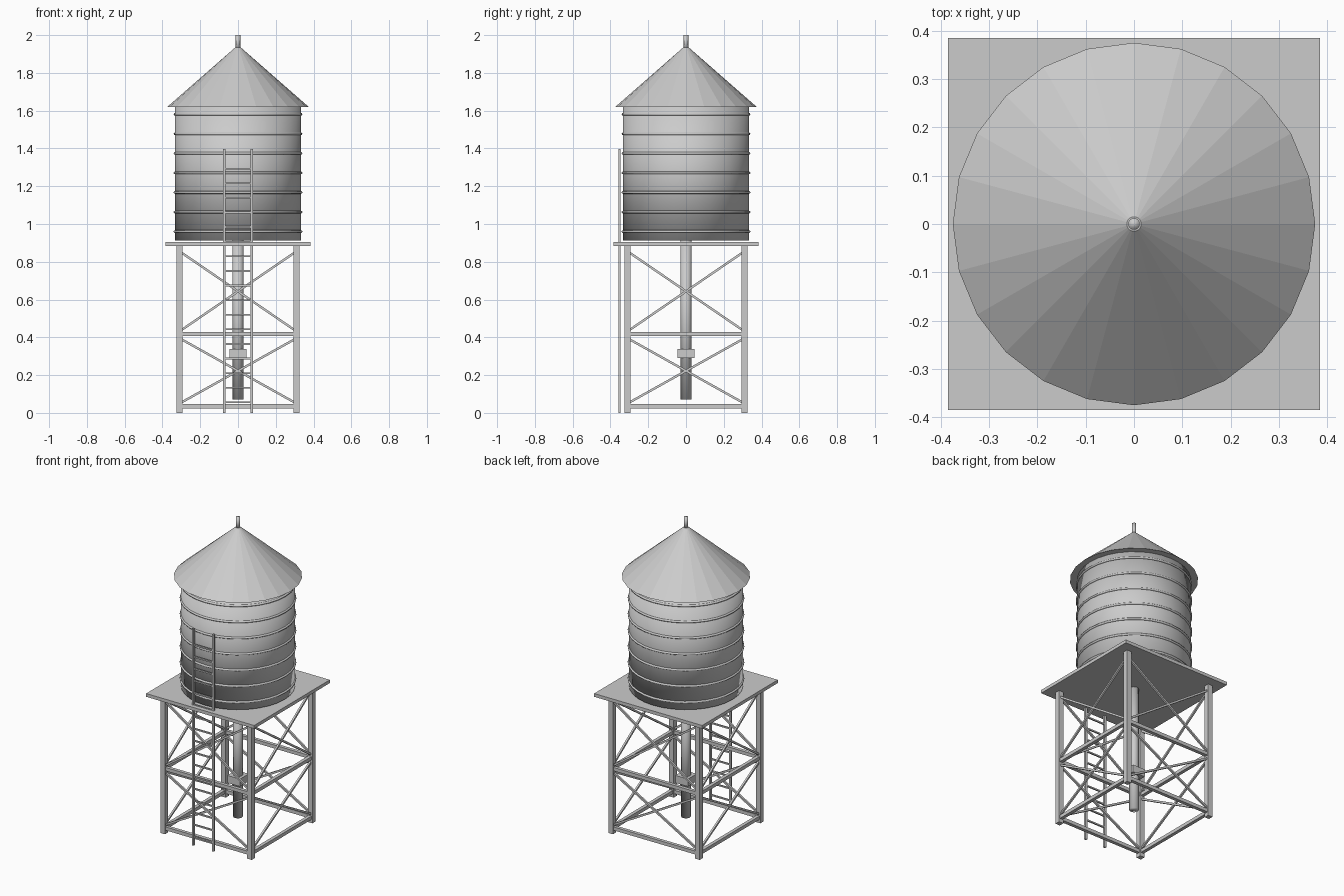
import bpy
from math import pi
from mathutils import Vector

cube = bpy.data.objects.get("Cube")
if cube:
    bpy.data.objects.remove(cube, do_unlink=True)

grey = bpy.data.materials.new("light_grey")
grey.use_nodes = True
colour = (0.6, 0.6, 0.6, 1)
grey.diffuse_color = colour
grey.node_tree.nodes["Principled BSDF"].inputs["Base Color"].default_value = colour


def finish(name, smooth=False):
    ob = bpy.context.object
    ob.name = name
    ob.data.materials.append(grey)
    if smooth:
        bpy.ops.object.shade_smooth()
    return ob


def box(name, centre, size):
    bpy.ops.mesh.primitive_cube_add(size=1, location=centre)
    ob = finish(name)
    ob.scale = size
    return ob


def bar(name, start, end, width):
    """Square bar running between two points."""
    a, b = Vector(start), Vector(end)
    ob = box(name, (a + b) / 2, (width, width, (b - a).length))
    ob.rotation_euler = (b - a).to_track_quat("Z", "Y").to_euler()
    return ob


def cylinder(name, radius, low, high, sides=24, smooth=True):
    bpy.ops.mesh.primitive_cylinder_add(
        vertices=sides, radius=radius, depth=high - low, location=(0, 0, (low + high) / 2))
    return finish(name, smooth)


# Tank, hoops, roof and finial
cylinder("tank", 0.333, 0.912, 1.62, 32)
for i in range(7):
    bpy.ops.mesh.primitive_torus_add(
        major_radius=0.334, minor_radius=0.007, major_segments=32,
        minor_segments=8, location=(0, 0, 0.96 + i * 0.1035))
    finish("hoop", True)
bpy.ops.mesh.primitive_cone_add(
    vertices=24, radius1=0.375, radius2=0.015, depth=0.315, location=(0, 0, 1.777))
finish("roof")
cylinder("finial", 0.012, 1.92, 2.0, 16)

# Platform and legs
TOP, LEG = 0.884, 0.309
box("platform", (0, 0, 0.895), (0.77, 0.77, 0.021))
for x in (-LEG, LEG):
    for y in (-LEG, LEG):
        box("leg", (x, y, TOP / 2), (0.032, 0.032, TOP))

# Beams and cross braces on the four sides
for side in range(4):
    def turn(u, z):
        return [(u, -LEG, z), (LEG, u, z), (-u, LEG, z), (-LEG, -u, z)][side]

    for z in (0.035, 0.418):
        bar("beam", turn(-LEG, z), turn(LEG, z), 0.022)
    for low, high in ((0.05, 0.395), (0.432, 0.855)):
        for s in (-1, 1):
            bar("brace", turn(-s * LEG, low), turn(s * LEG, high), 0.012)

# Riser pipe with valve box
cylinder("riser_pipe", 0.028, 0.07, 0.914)
box("valve_box", (0, 0, 0.315), (0.09, 0.09, 0.048))

# Ladder
for x in (-0.072, 0.072):
    bar("ladder_rail", (x, -0.352, 0), (x, -0.352, 1.396), 0.013)
for i in range(17):
    z = 0.056 + i * 0.0773
    bar("ladder_rung", (-0.072, -0.352, z), (0.072, -0.352, z), 0.009)
